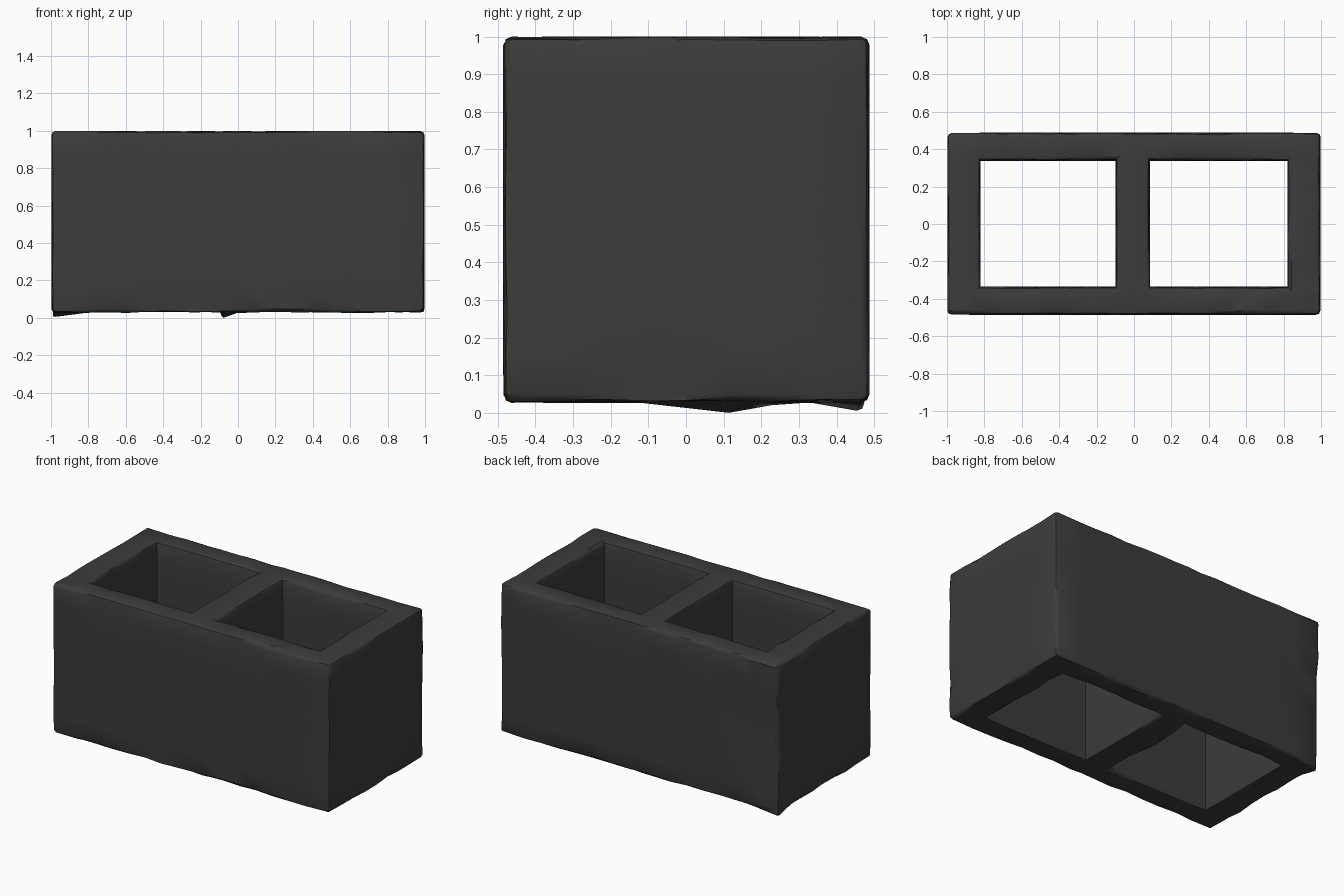
import bpy
import bmesh
import random
from mathutils import Vector

random.seed(4)

if "Cube" in bpy.data.objects:
    bpy.data.objects.remove(bpy.data.objects["Cube"], do_unlink=True)

# Dark concrete colour
concrete = bpy.data.materials.new("dark concrete")
concrete.use_nodes = True
colour = (0.045, 0.045, 0.045, 1)
concrete.diffuse_color = colour
shader = concrete.node_tree.nodes["Principled BSDF"]
shader.inputs["Base Color"].default_value = colour
shader.inputs["Roughness"].default_value = 0.9


def divide(stops, step):
    """Split each span between stops into parts of about one step."""
    out = []
    for a, b in zip(stops, stops[1:]):
        n = max(1, round((b - a) / step))
        out += [a + (b - a) * i / n for i in range(n)]
    return out + [stops[-1]]


# Plan of the block: outer walls, centre web and two square hollows
lines = [
    divide([-0.998, -0.82, -0.1, 0.085, 0.82, 0.998], 0.12),
    divide([-0.486, -0.335, 0.338, 0.488], 0.12),
    divide([0.026, 1.0], 0.12),
]
counts = [len(l) - 1 for l in lines]


def solid(cell):
    if any(c < 0 or c >= n for c, n in zip(cell, counts)):
        return False
    x, y = [(lines[a][cell[a]] + lines[a][cell[a] + 1]) / 2 for a in (0, 1)]
    hollow = -0.335 < y < 0.338 and (-0.82 < x < -0.1 or 0.085 < x < 0.82)
    return not hollow


# Skin the exposed sides of the plan cells
bm = bmesh.new()
corners = {}


def corner(key):
    if key not in corners:
        corners[key] = bm.verts.new([lines[a][key[a]] for a in range(3)])
    return corners[key]


for i in range(counts[0]):
    for j in range(counts[1]):
        for k in range(counts[2]):
            cell = (i, j, k)
            if not solid(cell):
                continue
            for axis in range(3):
                for side in (0, 1):
                    near = list(cell)
                    near[axis] += 2 * side - 1
                    if solid(near):
                        continue
                    u, v = (axis + 1) % 3, (axis + 2) % 3
                    ring = []
                    for du, dv in ((0, 0), (1, 0), (1, 1), (0, 1)):
                        key = list(cell)
                        key[axis] += side
                        key[u] += du
                        key[v] += dv
                        ring.append(corner(tuple(key)))
                    bm.faces.new(ring if side else ring[::-1])
bm.normal_update()


# Worn edges: round the outside and the rims, keep the hollow corners crisp
def worn(edge):
    return edge.calc_face_angle(0) > 1 and edge.calc_face_angle_signed(0) > 0


worn_edges = [e for e in bm.edges if worn(e)]
bevel = bmesh.ops.bevel(bm, geom=worn_edges, offset=0.022, segments=2,
                        profile=0.5, affect='EDGES', clamp_overlap=True)
bm.normal_update()
for v in set(bevel["verts"]):
    low = v.co.z < 0.1
    v.co -= v.normal * random.uniform(0, 0.011 if low else 0.007)

# Shallow slanted dent at the low end of the back face
for v in bm.verts:
    if v.co.y > 0.44 and v.co.z < 0.75:
        depth = -0.62 - 0.3 * (0.75 - v.co.z) - v.co.x
        if depth > 0:
            v.co.y -= min(0.014, depth * 0.08)

# Cast lumps hanging below the base
for lump, reach in ((Vector((-0.08, 0.1)), 0.22), (Vector((-0.95, 0.44)), 0.13)):
    for v in bm.verts:
        if v.co.z < 0.04 and abs(v.co.x - lump.x) < 0.045:
            fade = max(0, 1 - abs(v.co.y - lump.y) / reach)
            v.co.z -= 0.027 * fade
bottom = min(v.co.z for v in bm.verts)
for v in bm.verts:
    if v.co.z < 0.03:
        v.co.z -= bottom * max(0, 1 - v.co.z / 0.03)

bmesh.ops.recalc_face_normals(bm, faces=bm.faces)
mesh = bpy.data.meshes.new("hollow_block")
bm.to_mesh(mesh)
bm.free()
mesh.materials.append(concrete)
block = bpy.data.objects.new("hollow_block", mesh)
bpy.context.collection.objects.link(block)

# Smooth shading with sharp corners kept
bpy.ops.object.select_all(action='DESELECT')
block.select_set(True)
bpy.context.view_layer.objects.active = block
bpy.ops.object.shade_smooth_by_angle(angle=0.6)
